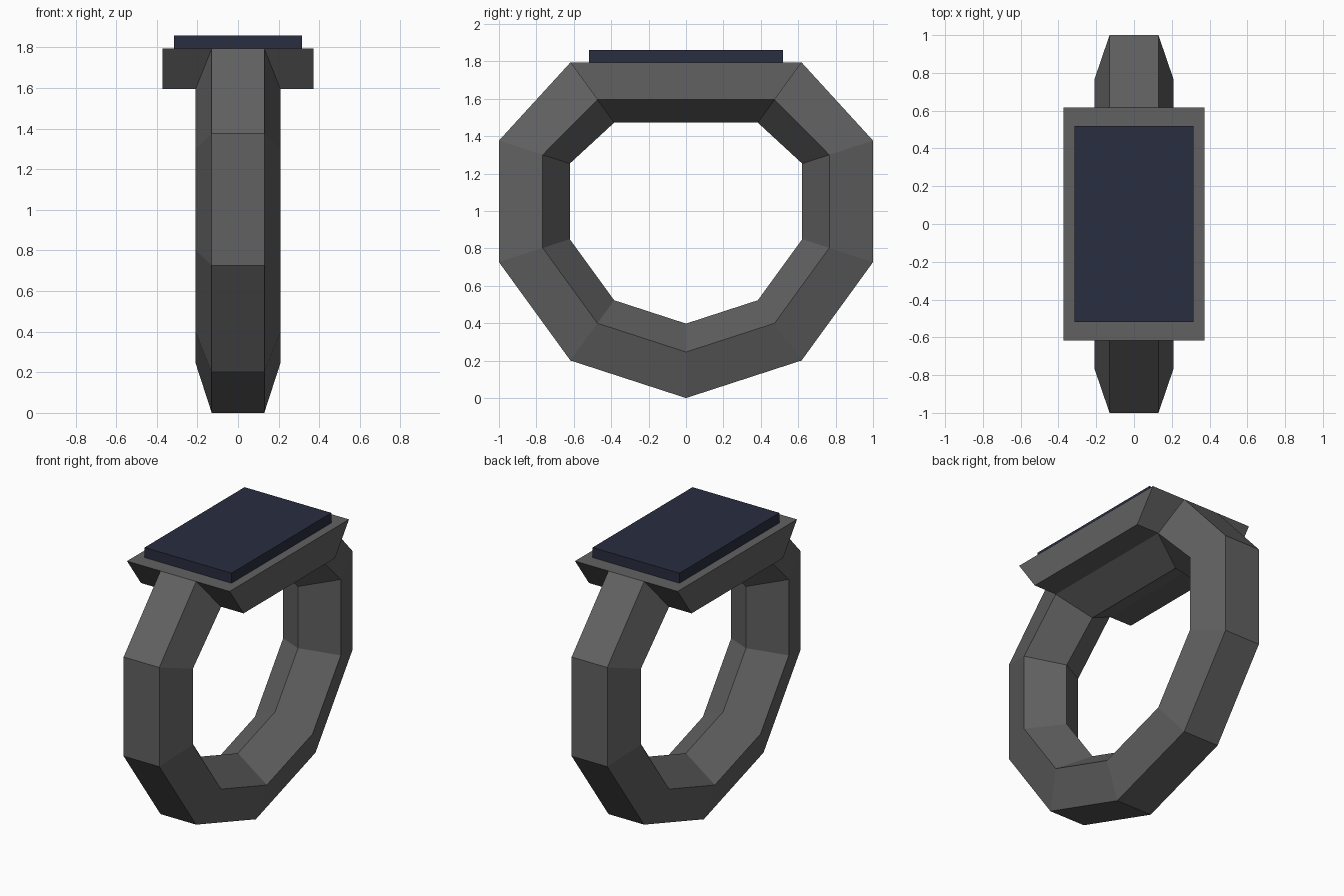
import bpy, bmesh
from math import sin, cos, pi

if "Cube" in bpy.data.objects:
    bpy.data.objects.remove(bpy.data.objects["Cube"])

R, TUBE, CZ = 0.8735, 0.22, 1.0515   # ring radius, band radius, centre height
PLATE_X, TOP_Z = 0.372, 1.79


def material(name, color):
    m = bpy.data.materials.new(name)
    m.diffuse_color = (*color, 1)
    m.use_nodes = True
    m.node_tree.nodes["Principled BSDF"].inputs["Base Color"].default_value = m.diffuse_color
    return m


def add_object(name, bm, mat):
    bmesh.ops.recalc_face_normals(bm, faces=bm.faces)
    mesh = bpy.data.meshes.new(name)
    bm.to_mesh(mesh)
    bm.free()
    mesh.materials.append(mat)
    ob = bpy.data.objects.new(name, mesh)
    bpy.context.collection.objects.link(ob)
    return ob


# Ring band: pentagonal section swept round a decagon whose top corner is flattened
bm = bmesh.new()
sections = []
for k in range(-4, 5):
    a = k * pi / 5
    drop = 0.108 if abs(k) == 4 else 0
    section = []
    for j in range(5):
        b = pi / 5 + j * 2 * pi / 5
        r = R + TUBE * cos(b)
        section.append(bm.verts.new((TUBE * sin(b), r * sin(a), CZ - r * cos(a) - drop)))
    sections.append(section)
top_sides = []
for i in range(9):
    s, t = sections[i], sections[(i + 1) % 9]
    for j in range(5):
        n = (j + 1) % 5
        face = bm.faces.new((s[j], s[n], t[n], t[j]))
        if i == 8 and j in (0, 3):
            top_sides.append(face)
bmesh.ops.recalc_face_normals(bm, faces=bm.faces)

# Setting: pull the two sides of the top segment outwards into a wide plate
for f in bmesh.ops.extrude_discrete_faces(bm, faces=top_sides)["faces"]:
    side = 1 if f.calc_center_median().x > 0 else -1
    for v in f.verts:
        v.co.x = side * PLATE_X
add_object("ring_band", bm, material("dark_metal", (0.12, 0.12, 0.12)))

# Flat rectangular stone on the setting
bm = bmesh.new()
bmesh.ops.create_cube(bm, size=1)
for v in bm.verts:
    v.co.x *= 0.63
    v.co.y *= 1.035
    v.co.z = 1.86 if v.co.z > 0 else TOP_Z - 0.005
add_object("stone", bm, material("dark_blue", (0.022, 0.026, 0.05)))
